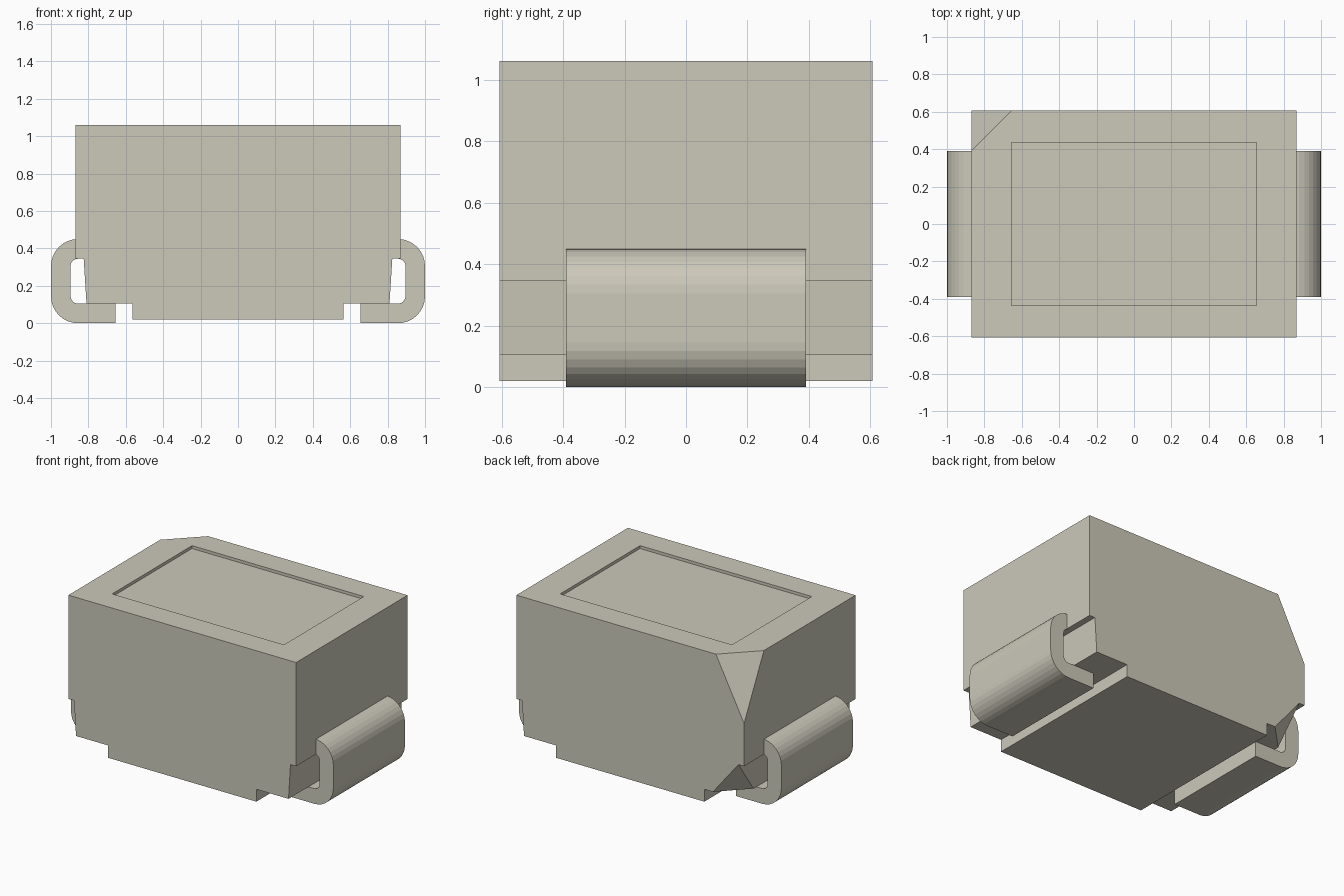
import bpy, bmesh, math
from mathutils import Vector

cube = bpy.data.objects.get("Cube")
if cube:
    bpy.data.objects.remove(cube, do_unlink=True)

# One matte colour for everything
mat = bpy.data.materials.new("warm grey")
colour = (0.604, 0.584, 0.491, 1.0)
mat.diffuse_color = colour
mat.use_nodes = True
mat.node_tree.nodes["Principled BSDF"].inputs["Base Color"].default_value = colour


def extrude_profile(points, half_depth):
    """Solid made from an x-z outline extruded along y."""
    bm = bmesh.new()
    face = bm.faces.new([bm.verts.new((x, -half_depth, z)) for x, z in points])
    res = bmesh.ops.extrude_face_region(bm, geom=[face], use_keep_orig=True)
    verts = [g for g in res["geom"] if isinstance(g, bmesh.types.BMVert)]
    bmesh.ops.translate(bm, verts=verts, vec=(0, 2 * half_depth, 0))
    bmesh.ops.recalc_face_normals(bm, faces=bm.faces)
    return bm


def chop_corner(bm, corner, distances):
    """Cut a three-edged corner off at the given x, y, z distances."""
    v = min(bm.verts, key=lambda w: (w.co - Vector(corner)).length)
    ends = []
    for e in list(v.link_edges):
        d = e.other_vert(v).co - v.co
        axis = max(range(3), key=lambda i: abs(d[i]))
        if distances[axis] < d.length - 1e-4:
            ends.append(bmesh.utils.edge_split(e, v, distances[axis] / d.length)[1])
        else:
            ends.append(e.other_vert(v))
    for f in list(v.link_faces):
        a, b = [w for w in ends if w in f.verts]
        bmesh.utils.face_split(f, a, b)
    bmesh.ops.delete(bm, geom=[v], context="VERTS")
    bm.faces.new(ends)
    bmesh.ops.recalc_face_normals(bm, faces=bm.faces)


def finish(bm, name):
    mesh = bpy.data.meshes.new(name)
    bm.to_mesh(mesh)
    bm.free()
    mesh.materials.append(mat)
    obj = bpy.data.objects.new(name, mesh)
    bpy.context.collection.objects.link(obj)
    return obj


# Body: tall block with undercut ends and a raised pad underneath
W, D, H = 0.868, 0.607, 1.06
half = [(0.565, 0.02), (0.565, 0.105), (0.81, 0.105), (0.825, 0.345), (W, 0.345), (W, H)]
bm = extrude_profile(half + [(-x, z) for x, z in reversed(half)], D)
chop_corner(bm, (-W, D, H), (0.215, 0.215, 0.42))
chop_corner(bm, (-0.81, D, 0.105), (0.18, 0.185, 9))
body = finish(bm, "body")

# Shallow rectangular pocket in the top
px, pz = 0.655, 0.02
cutter = finish(extrude_profile([(-px, H - pz), (px, H - pz), (px, H + 0.1), (-px, H + 0.1)], 0.435),
                "pocket_cutter")
cutter.hide_render = True
mod = body.modifiers.new("pocket", "BOOLEAN")
mod.operation = "DIFFERENCE"
mod.solver = "EXACT"
mod.object = cutter
bpy.context.view_layer.objects.active = body
bpy.ops.object.modifier_apply(modifier=mod.name)
bpy.data.objects.remove(cutter, do_unlink=True)


# Folded terminals: strip leaves the body, bends down and tucks under
def arc(cx, cz, r, start, end, steps=8):
    return [(cx + r * math.cos(math.radians(start + (end - start) * i / steps)),
             cz + r * math.sin(math.radians(start + (end - start) * i / steps)))
            for i in range(steps + 1)]


T, R, r, top = 0.105, 0.145, 0.04, 0.45
outer = arc(1 - R, top - R, R, 90, 0) + arc(1 - R, R, R, 0, -90)
inner = arc(1 - T - r, T + r, r, -90, 0) + arc(1 - T - r, top - T - r, r, 0, 90)
outline = [(0.83, top)] + outer + [(0.655, 0), (0.655, T)] + inner + [(0.83, top - T)]
for side, name in ((1, "left_terminal"), (-1, "right_terminal")):
    finish(extrude_profile([(side * x, z) for x, z in outline], 0.39), name)
